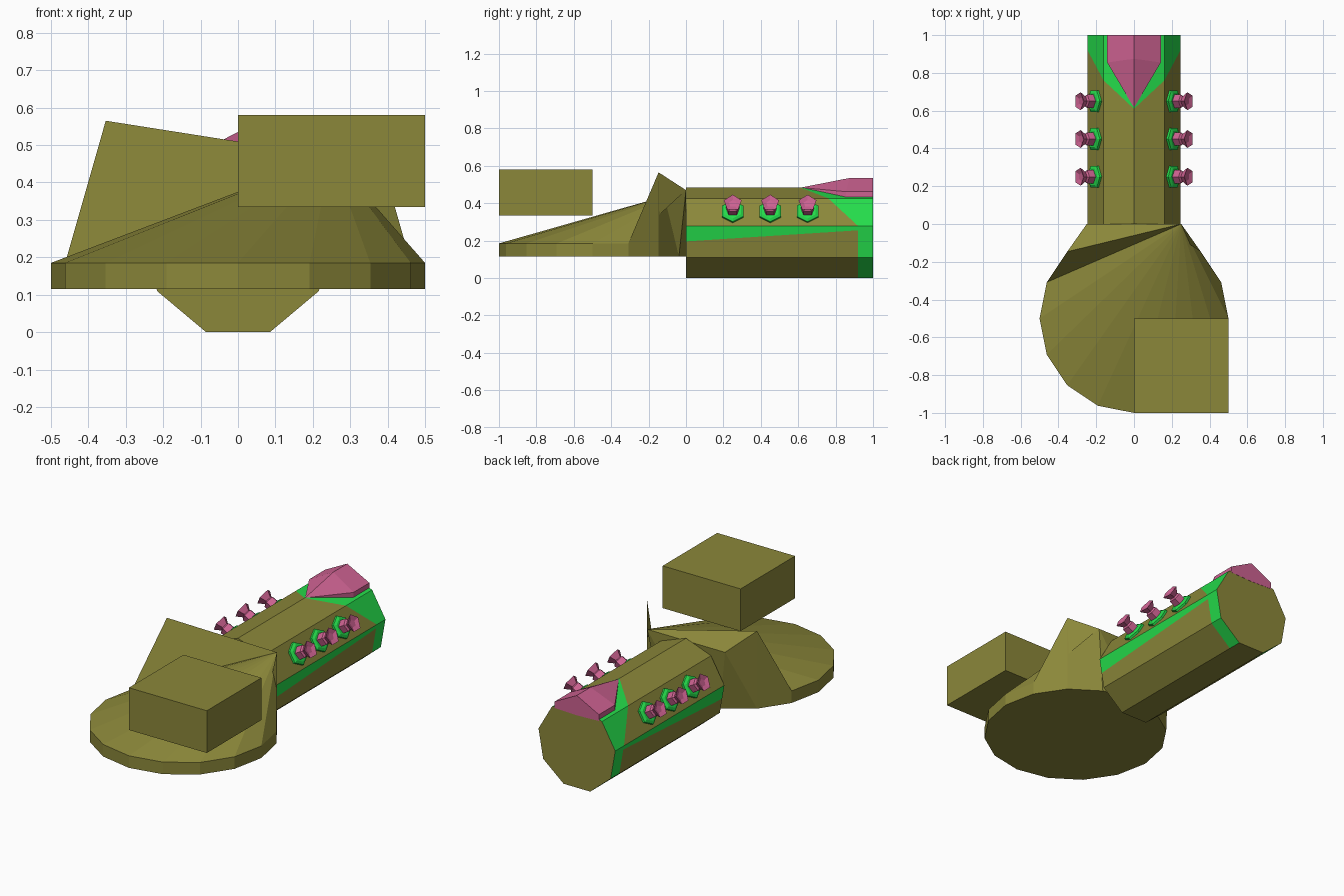
import bpy, bmesh, math
from mathutils import Vector, Matrix

if "Cube" in bpy.data.objects:
    bpy.data.objects.remove(bpy.data.objects["Cube"], do_unlink=True)


def material(name, rgb):
    m = bpy.data.materials.new(name)
    m.use_nodes = True
    m.diffuse_color = (*rgb, 1)
    m.node_tree.nodes["Principled BSDF"].inputs["Base Color"].default_value = (*rgb, 1)
    return m


OLIVE = material("olive", (0.26, 0.245, 0.042))
GREEN = material("bright_green", (0.018, 0.72, 0.07))
PINK = material("pink", (0.61, 0.122, 0.285))


def finish(name, bm, *mats, fix=True):
    if fix:
        bmesh.ops.remove_doubles(bm, verts=bm.verts, dist=1e-5)
        bmesh.ops.recalc_face_normals(bm, faces=bm.faces)
    me = bpy.data.meshes.new(name)
    bm.to_mesh(me)
    bm.free()
    for m in mats:
        me.materials.append(m)
    ob = bpy.data.objects.new(name, me)
    bpy.context.collection.objects.link(ob)
    return ob


def add_face(bm, pts, mat=0):
    f = bm.faces.new([bm.verts.new(p) for p in pts])
    f.material_index = mat


def lathe(name, mat, sides, profile, origin, axis, up):
    """Stack of regular polygons (radius, height) along an axis, with closed ends."""
    w = Vector(axis).normalized()
    u = Vector(up).normalized()
    v = w.cross(u)
    bm = bmesh.new()
    rings = []
    for r, h in profile:
        rings.append([bm.verts.new(Vector(origin) + w * h + r * (
            u * math.cos(2 * math.pi * i / sides) + v * math.sin(2 * math.pi * i / sides)))
            for i in range(sides)])
    for a, b in zip(rings, rings[1:]):
        for i in range(sides):
            j = (i + 1) % sides
            bm.faces.new((a[i], a[j], b[j], b[i]))
    bm.faces.new(rings[0][::-1])
    bm.faces.new(rings[-1])
    return finish(name, bm, mat)


# Round base: sixteen-sided disc whose rear rim is pulled up into two peaks
bm = bmesh.new()
N = 16
top, bot = [], []
raised = {0: (0, 0, 0.47), 1: (0.25, 0, 0.47), 15: (-0.25, 0, 0.47)}
for i in range(N):
    a = 2 * math.pi * i / N
    x, y = 0.5 * math.sin(a), 0.5 * math.cos(a) - 0.5
    z = 0.565 if i in (2, 14) else 0.185
    top.append(bm.verts.new(raised.get(i, (x, y, z))))
    bot.append(bm.verts.new((x, y, 0.115)))
for i in range(N):
    j = (i + 1) % N
    bm.faces.new((top[i], top[j], bot[i]))
    bm.faces.new((top[j], bot[j], bot[i]))
for k in range(2, N):
    bm.faces.new((top[1], top[(k + 1) % N], top[k]))
bm.faces.new(bot)
finish("base_disc", bm, OLIVE, fix=False)

# Block floating over the front left of the base
bm = bmesh.new()
bmesh.ops.create_cube(bm, size=1, matrix=Matrix.Translation((0.25, -0.75, 0.4575))
                      @ Matrix.Diagonal((0.5, 0.5, 0.245, 1)))
finish("front_block", bm, OLIVE)

# Nine-sided body with green painted areas
bm = bmesh.new()
R, ZC = 0.25, 0.235


def corner(k):
    a = math.radians(40 * k)
    return R * math.sin(a), ZC + R * math.cos(a)


for s in (1, -1):
    def P(c, y):
        return (s * c[0], y, c[1])

    c = [corner(k) for k in range(5)]
    # olive front, green rear, split at a slanting line on each side face
    for k, ya, yb in ((0, 0.61, 0.76), (1, 0.76, 0.92), (3, 0.92, 0.92)):
        a, b = c[k], c[k + 1]
        add_face(bm, [P(a, 0), P(b, 0), P(b, yb), P(a, ya)], 0)
        add_face(bm, [P(a, ya), P(b, yb), P(b, 1), P(a, 1)], 1)
    # widest side: green band along the top edge and green rear end
    a, b = Vector(c[2]), Vector(c[3])
    m, n = a.lerp(b, 0.49), a.lerp(b, 0.137)
    add_face(bm, [P(m, 0), P(b, 0), P(b, 0.92), P(n, 0.92)], 0)
    add_face(bm, [P(a, 0), P(m, 0), P(n, 0.92), P(a, 0.92)], 1)
    add_face(bm, [P(a, 0.92), P(b, 0.92), P(b, 1), P(a, 1)], 1)
# underside and ends
l, r = corner(4), corner(5)
add_face(bm, [(l[0], 0, l[1]), (r[0], 0, r[1]), (r[0], 1, r[1]), (l[0], 1, l[1])])
for y in (0, 1):
    add_face(bm, [(corner(k)[0], y, corner(k)[1]) for k in range(9)])
finish("body", bm, OLIVE, GREEN)

# Pink ridge on the rear of the body, tapering forward to a point
bm = bmesh.new()
section = [(0, 0.535), (0.142, 0.462), (0.142, 0.425), (0, 0.42), (-0.142, 0.425), (-0.142, 0.462)]
ends = [[bm.verts.new((x, y if x == 0 else y - d, z)) for x, z in section]
        for y, d in ((0.875, 0.02), (1.001, 0))]
tip = bm.verts.new((0, 0.615, 0.484))
for i in range(6):
    j = (i + 1) % 6
    bm.faces.new((ends[0][i], ends[0][j], ends[1][j], ends[1][i]))
    bm.faces.new((tip, ends[0][j], ends[0][i]))
bm.faces.new(ends[1])
finish("rear_ridge", bm, PINK)

# Three knobs on each upper side: green six-sided collar and pink flared stud
for s, side in ((1, "left"), (-1, "right")):
    axis = (s * math.sin(math.radians(60)), 0, 0.5)
    slope = (-s * 0.5, 0, math.sin(math.radians(60)))
    for n, y in enumerate((0.25, 0.45, 0.65), 1):
        origin = (s * 0.2035, y, 0.3525)
        lathe(f"collar_{side}_{n}", GREEN, 6, [(0.066, -0.01), (0.066, 0.012), (0.05, 0.02)],
              origin, axis, slope)
        lathe(f"stud_{side}_{n}", PINK, 5,
              [(0.037, 0), (0.037, 0.058), (0.026, 0.066), (0.05, 0.1), (0.022, 0.09)],
              origin, axis, slope)
